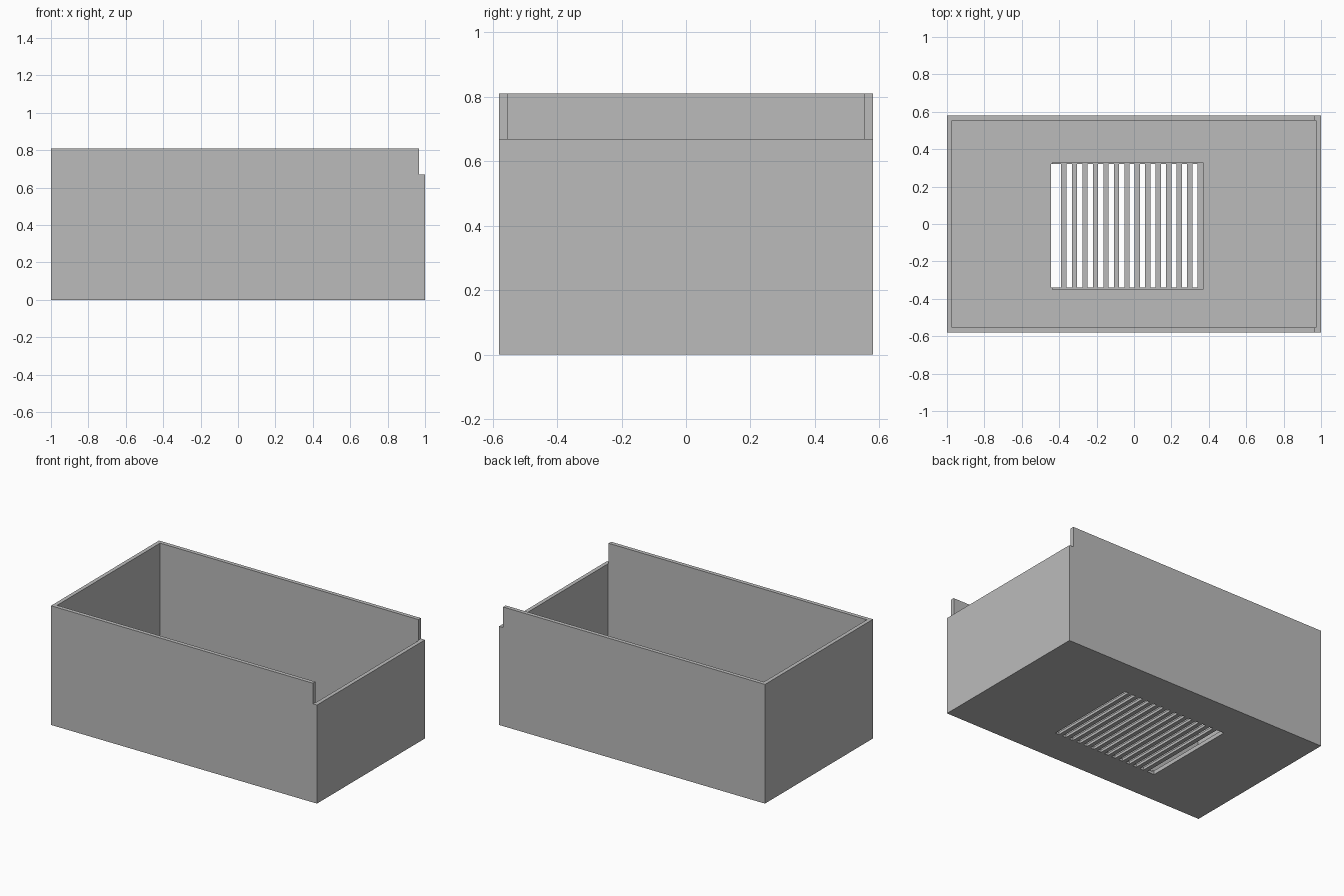
import bpy
import bmesh
from mathutils import Matrix, Vector

if "Cube" in bpy.data.objects:
    bpy.data.objects.remove(bpy.data.objects["Cube"], do_unlink=True)

grey = bpy.data.materials.new("plain grey")
grey.use_nodes = True
grey.diffuse_color = (0.5, 0.5, 0.5, 1)
grey.node_tree.nodes["Principled BSDF"].inputs["Base Color"].default_value = (0.5, 0.5, 0.5, 1)


def boxes(name, bounds):
    """One object made of separate boxes, each given by two opposite corners."""
    bm = bmesh.new()
    for low, high in bounds:
        low, high = Vector(low), Vector(high)
        place = Matrix.Translation((low + high) / 2) @ Matrix.Diagonal((*(high - low), 1))
        bmesh.ops.create_cube(bm, size=1, matrix=place)
    mesh = bpy.data.meshes.new(name)
    bm.to_mesh(mesh)
    bm.free()
    mesh.materials.append(grey)
    obj = bpy.data.objects.new(name, mesh)
    bpy.context.collection.objects.link(obj)
    return obj


def cut(body, name, bounds):
    """Subtract boxes from the body and discard the cutter."""
    cutter = boxes(name, bounds)
    cutter.hide_render = True
    mod = body.modifiers.new(name, 'BOOLEAN')
    mod.operation = 'DIFFERENCE'
    mod.solver = 'EXACT'
    mod.object = cutter
    bpy.context.view_layer.objects.active = body
    bpy.ops.object.modifier_apply(modifier=name)
    bpy.data.objects.remove(cutter, do_unlink=True)


LENGTH, DEPTH, HEIGHT, WALL = 1.0, 0.58, 0.81, 0.027
inner_x, inner_y = LENGTH - WALL, DEPTH - WALL

# Open box with a lowered end wall
tray = boxes("open_box", [((-LENGTH, -DEPTH, 0), (LENGTH, DEPTH, HEIGHT))])
cut(tray, "cavity", [((-inner_x, -inner_y, WALL), (inner_x, inner_y, 1))])
cut(tray, "low_end", [((inner_x - 0.004, -1, 0.67), (1.1, 1, 1))])

# Shallow grille recess in the floor
cut(tray, "grille_recess", [((-0.435, -0.35, 0.018), (0.37, 0.33, 0.1))])

# Vent slots through the floor, the first one wider
slots = [((-0.445, -0.34, -0.1), (-0.39, 0.32, 0.1))]
for i in range(13):
    x = -0.36 + 0.056 * i
    slots.append(((x, -0.34, -0.1), (x + 0.028, 0.32, 0.1)))
cut(tray, "vent_slots", slots)
